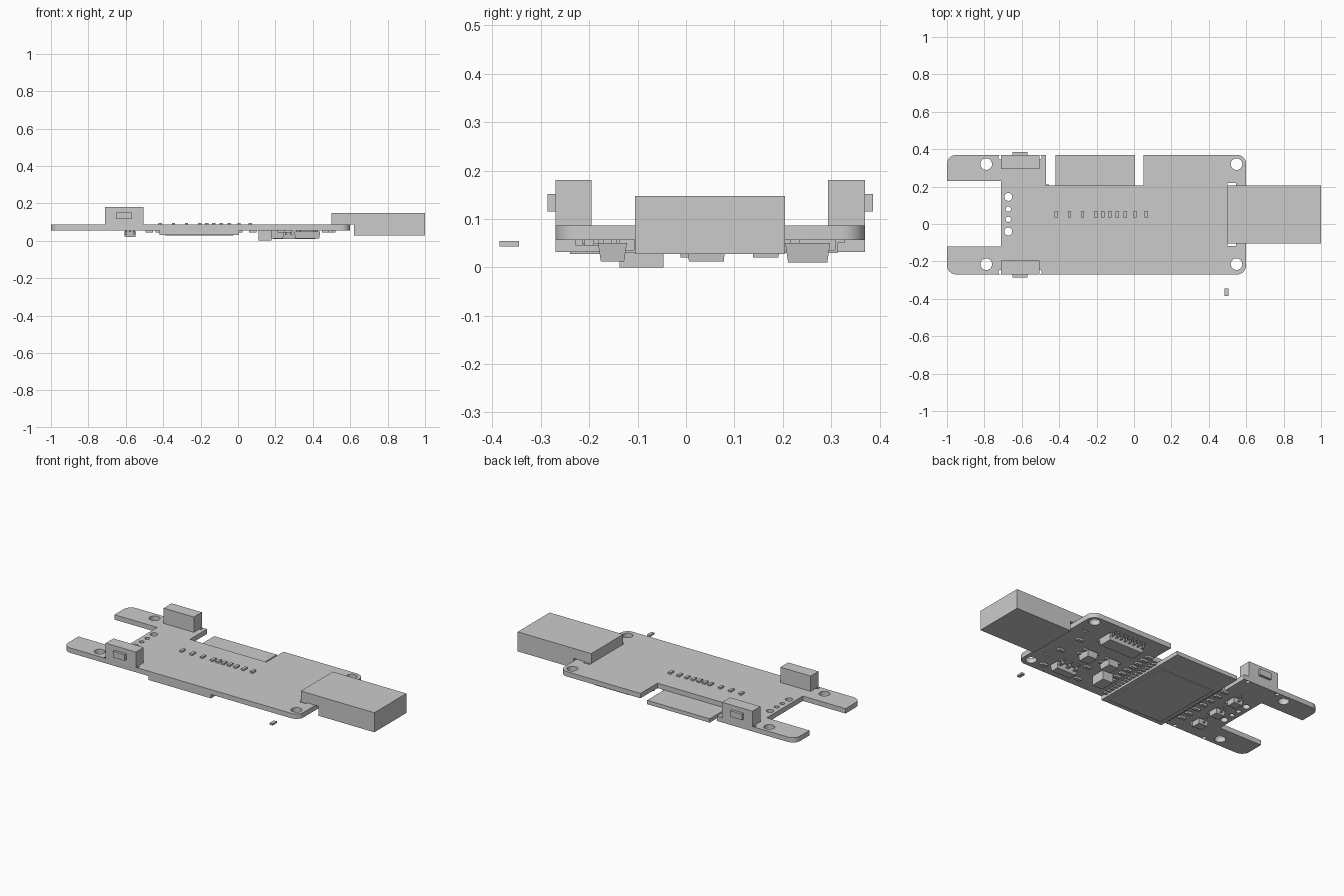
import bpy
from math import cos, sin, pi, radians

if "Cube" in bpy.data.objects:
    bpy.data.objects.remove(bpy.data.objects["Cube"])

TOP, BOT = 0.086, 0.056


def prism(name, loops, z0, z1):
    """Extruded outline; any loops after the first become holes."""
    cu = bpy.data.curves.new(name, 'CURVE')
    cu.dimensions = '2D'
    cu.fill_mode = 'BOTH'
    cu.extrude = (z1 - z0) / 2
    for pts in loops:
        s = cu.splines.new('POLY')
        s.points.add(len(pts) - 1)
        for p, (x, y) in zip(s.points, pts):
            p.co = (x, y, 0, 1)
        s.use_cyclic_u = True
    ob = bpy.data.objects.new(name, cu)
    ob.location.z = (z0 + z1) / 2
    bpy.context.collection.objects.link(ob)
    bpy.ops.object.select_all(action='DESELECT')
    ob.select_set(True)
    bpy.context.view_layer.objects.active = ob
    bpy.ops.object.convert(target='MESH')
    ob = bpy.context.object
    ob.name = name
    bpy.ops.object.mode_set(mode='EDIT')
    bpy.ops.mesh.select_all(action='SELECT')
    bpy.ops.mesh.remove_doubles(threshold=0.00001)
    bpy.ops.mesh.normals_make_consistent(inside=False)
    bpy.ops.object.mode_set(mode='OBJECT')
    bpy.ops.object.shade_smooth_by_angle(angle=radians(30))
    return ob


def box(name, x0, x1, y0, y1, z0, z1, taper=0.0):
    """Box whose underside may be drawn in by the taper amount."""
    t = taper
    v = [(x0 + t, y0 + t, z0), (x1 - t, y0 + t, z0), (x1 - t, y1 - t, z0), (x0 + t, y1 - t, z0),
         (x0, y0, z1), (x1, y0, z1), (x1, y1, z1), (x0, y1, z1)]
    f = [(3, 2, 1, 0), (4, 5, 6, 7), (0, 1, 5, 4), (1, 2, 6, 5), (2, 3, 7, 6), (3, 0, 4, 7)]
    me = bpy.data.meshes.new(name)
    me.from_pydata(v, [], f)
    ob = bpy.data.objects.new(name, me)
    bpy.context.collection.objects.link(ob)
    return ob


def circle(x, y, r, n=32):
    return [(x + r * cos(2 * pi * i / n), y + r * sin(2 * pi * i / n)) for i in range(n)]


def rect(x0, x1, y0, y1):
    return [(x0, y0), (x1, y0), (x1, y1), (x0, y1)]


def corner(x, y, start, r=0.05, n=8):
    return [(x + r * cos(start + pi / 2 * i / n), y + r * sin(start + pi / 2 * i / n))
            for i in range(n + 1)]


def pin(name, x, y, d, reach, z=0.03, w=0.01):
    """Bent lead in the y-z plane, leaving a chip side in direction d."""
    box(name + "_shoulder", x - w / 2, x + w / 2, *sorted((y - d * 0.005, y + d * reach * .5)), z, z + 0.006)
    box(name + "_leg", x - w / 2, x + w / 2, *sorted((y + d * (reach * .5 - .005), y + d * reach * .5)), z, BOT)
    box(name + "_foot", x - w / 2, x + w / 2, *sorted((y + d * reach * .5, y + d * reach)), 0.05, BOT)


# Board with two arms on the left and an antenna notch at the back
outline = corner(-0.95, -0.22, pi) + corner(0.55, -0.22, 1.5 * pi) + corner(0.55, 0.32, 0)
outline += [(0.05, 0.37), (0.05, 0.205), (-0.47, 0.205), (-0.47, 0.37)]
outline += corner(-0.95, 0.32, pi / 2)
outline += [(-1, 0.23), (-0.71, 0.23), (-0.71, -0.12), (-1, -0.12)]
holes = [circle(x, y, 0.031) for x in (-0.79, 0.548) for y in (-0.215, 0.32)]
holes += [circle(-0.672, y, r) for y, r in ((0.145, .021), (0.08, .014), (0.025, .014), (-0.04, .021))]
holes += [rect(0.5, 0.545, y - 0.006, y + 0.006) for y in (-0.111, 0.213)]
holes += [circle(x, y, 0.012, 16) for x in (-0.713, -0.505) for y in (-0.257, 0.357)]
prism("board", [outline] + holes, BOT, TOP)

# Plug socket overhanging the right edge
plug = box("plug_housing", 0.62, 1.0, -0.105, 0.205, 0.027, 0.147)
box("plug_base", 0.5, 0.62, -0.105, 0.205, TOP, 0.147)

# Side push buttons
for name, y0, y1, k0, k1 in (("front", -0.27, -0.195, -0.286, -0.27),
                             ("back", 0.293, 0.37, 0.37, 0.386)):
    box(name + "_button_body", -0.71, -0.505, y0, y1, TOP, 0.18)
    box(name + "_button_knob", -0.65, -0.57, k0, k1, 0.115, 0.152)

# Row of indicator lamps on top
for x in (-0.415, -0.345, -0.275, -0.205, -0.168, -0.13, -0.09, -0.047, 0.005, 0.065):
    box("lamp", x - 0.009, x + 0.009, 0.036, 0.07, TOP, 0.096)

# Radio module and its shield underneath
box("radio_module", -0.42, 0.005, -0.27, 0.37, 0.032, BOT)
box("radio_shield", -0.39, -0.025, -0.24, 0.2, 0.027, 0.032)
for i in range(15):
    y = -0.22 + i * 0.029
    for x in (-0.43, 0.015):
        box("module_pad", x - 0.01, x + 0.01, y - 0.008, y + 0.008, 0.045, BOT)

# Large chip with two rows of leads
box("large_chip", 0.18, 0.42, 0.205, 0.298, 0.01, 0.05, 0.006)
for i in range(8):
    x = 0.195 + i * 0.03
    pin("large_chip_lead", x, 0.298, 1, 0.03)
    pin("large_chip_lead", x, 0.205, -1, 0.03)

# Voltage regulator with three leads and a tab
box("regulator", 0.3, 0.44, -0.182, -0.122, 0.012, 0.05, 0.006)
box("regulator_tab", 0.335, 0.405, -0.215, -0.18, 0.048, BOT)
for x in (0.32, 0.37, 0.42):
    pin("regulator_lead", x, -0.122, 1, 0.04, w=0.018)

# Tall component and two small blocks
box("tall_component", 0.11, 0.18, -0.137, -0.047, 0.0, BOT)
for x, y in ((0.36, 0.042), (0.21, 0.042)):
    box("small_block", x - 0.035, x + 0.035, y - 0.04, y + 0.04, 0.012, 0.05, 0.004)
    for dy in (-0.025, 0.025):
        box("small_block_lead", x - 0.05, x + 0.05, y + dy - 0.008, y + dy + 0.008, 0.045, BOT)

# Three transistors on the left
for y in (-0.13, 0.015, 0.165):
    x = -0.577
    box("transistor", x - 0.032, x + 0.032, y - 0.03, y + 0.03, 0.02, 0.05, 0.004)
    for px, d in ((x, 1), (x - 0.022, -1), (x + 0.022, -1)):
        pin("transistor_lead", px, y + d * 0.03, d, 0.025)

# Small resistors and capacitors
chips = [(0.08, -0.18 + i * 0.045) for i in range(10)]
chips += [(-0.475, -0.16 + i * 0.06) for i in range(7)]
chips += [(0.5, -0.02), (0.49, 0.13), (0.47, -0.2), (0.27, -0.07), (0.23, -0.2)]
for x, y in chips:
    box("chip_part", x - 0.02, x + 0.02, y - 0.01, y + 0.01, 0.044, BOT)

# Detached chip beside the board
box("loose_chip", 0.485, 0.505, -0.385, -0.345, 0.043, 0.054)
